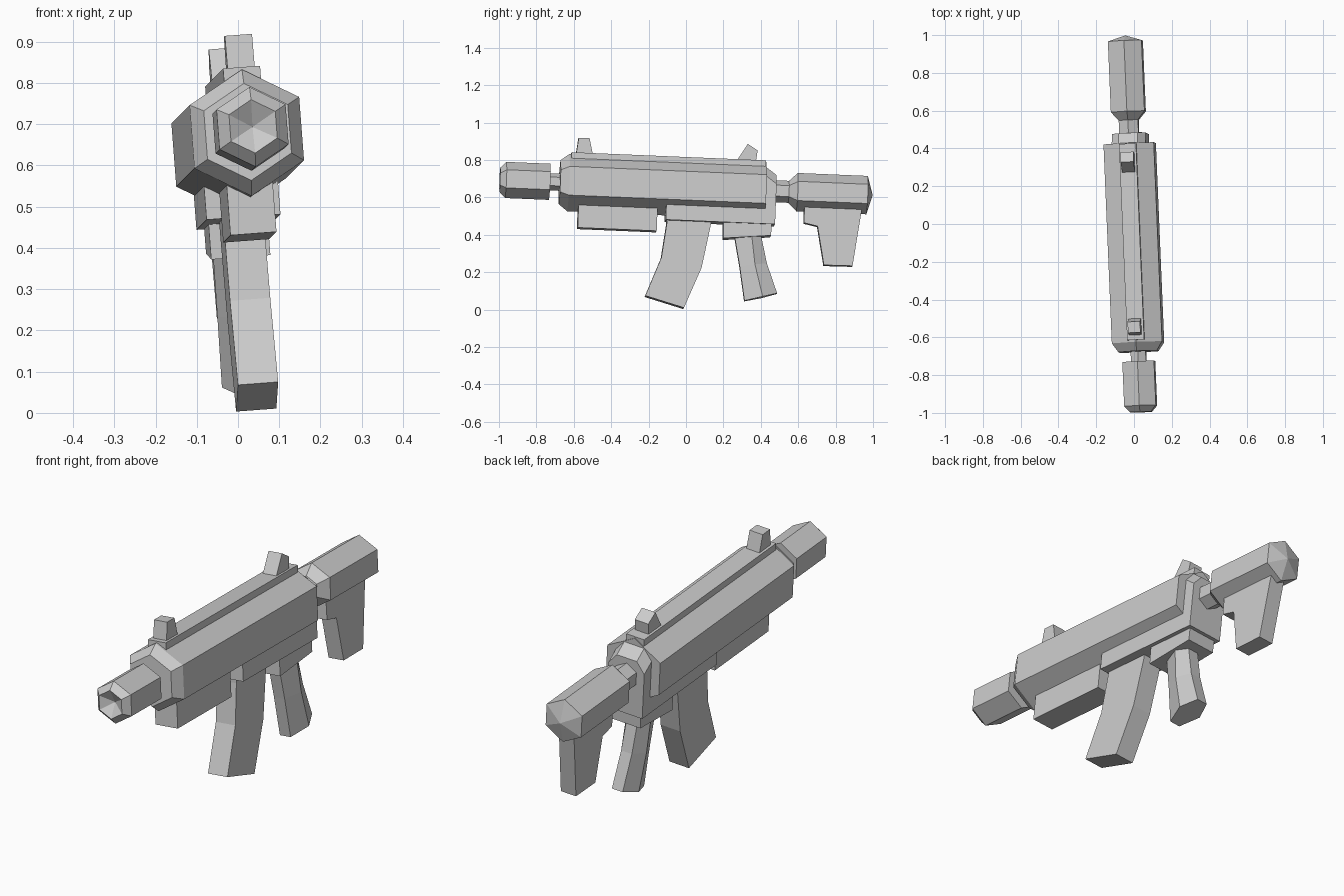
import bpy, bmesh, math
from mathutils import Matrix, Euler

cube = bpy.data.objects.get("Cube")
if cube:
    bpy.data.objects.remove(cube)

grey = bpy.data.materials.new("plain_grey")
grey.use_nodes = True
grey.diffuse_color = (0.6, 0.6, 0.6, 1)
grey.node_tree.nodes["Principled BSDF"].inputs["Base Color"].default_value = (0.6, 0.6, 0.6, 1)

# Parts are modelled along the y axis, then posed with a slight tilt
POSE = Matrix.Translation((-0.005, 0, 0.653)) @ Euler((-0.042, -0.075, 0.045)).to_matrix().to_4x4()


def loft(name, rings):
    """Skin a series of equal-length loops and cap both ends."""
    bm = bmesh.new()
    loops = [[bm.verts.new(p) for p in ring] for ring in rings]
    n = len(loops[0])
    for a, b in zip(loops, loops[1:]):
        for i in range(n):
            j = (i + 1) % n
            bm.faces.new((a[i], a[j], b[j], b[i]))
    bm.faces.new(loops[0][::-1])
    bm.faces.new(loops[-1])
    bmesh.ops.remove_doubles(bm, verts=bm.verts, dist=1e-5)
    bmesh.ops.recalc_face_normals(bm, faces=bm.faces)
    mesh = bpy.data.meshes.new(name)
    bm.to_mesh(mesh)
    bm.free()
    mesh.transform(POSE)
    mesh.materials.append(grey)
    obj = bpy.data.objects.new(name, mesh)
    bpy.context.collection.objects.link(obj)
    return obj


def hex_tube(name, stations):
    """Six-sided tube through (y, radius) stations, corner up."""
    angles = [math.radians(90 + 60 * k) for k in range(6)]
    loft(name, [[(r * math.cos(a), y, r * math.sin(a)) for a in angles] for y, r in stations])


def slab(name, half, profile):
    """Side profile of (y, z) points extruded across x."""
    loft(name, [[(s * half, y, z) for y, z in profile] for s in (-1, 1)])


def box(name, half, y0, y1, z0, z1):
    slab(name, half, [(y0, z0), (y1, z0), (y1, z1), (y0, z1)])


# Barrel group: chamfered muzzle with a shallow conical recess
hex_tube("muzzle", [(-0.96, 0.0), (-0.997, 0.065), (-0.965, 0.097), (-0.73, 0.097)])
hex_tube("barrel_neck", [(-0.74, 0.046), (-0.66, 0.046)])

# Receiver
hex_tube("receiver", [(-0.677, 0.118), (-0.63, 0.154), (0.425, 0.154)])
box("top_rail", 0.045, -0.62, 0.42, 0.10, 0.16)
box("lower_receiver", 0.09, -0.105, 0.48, -0.183, -0.04)


# Rear cap: arched section that slopes down towards the back
def arch(y, top):
    return [(-0.09, y, -0.16), (0.09, y, -0.16), (0.09, y, top - 0.05),
            (0.05, y, top), (-0.05, y, top), (-0.09, y, top - 0.05)]


loft("rear_cap", [arch(0.40, 0.125), arch(0.425, 0.122), arch(0.48, 0.083)])

# Sights
slab("front_sight", 0.033, [(-0.597, 0.14), (-0.503, 0.14), (-0.527, 0.24), (-0.585, 0.24)])
slab("rear_sight", 0.034, [(0.257, 0.14), (0.32, 0.245), (0.374, 0.212), (0.366, 0.14)])

# Underside parts
box("handguard", 0.056, -0.573, -0.15, -0.243, -0.05)
slab("magazine", 0.049, [(-0.097, -0.15), (0.138, -0.15), (0.138, -0.2), (0.098, -0.43),
                         (0.012, -0.648), (-0.197, -0.592), (-0.119, -0.384), (-0.097, -0.2)])
slab("grip_base", 0.072, [(0.205, -0.15), (0.462, -0.15), (0.462, -0.243), (0.208, -0.268)])


# Grip: six-sided section, widest at the middle
def grip_ring(front, mid, rear):
    return [(-0.027, *front), (0.027, *front), (0.06, *mid),
            (0.027, *rear), (-0.027, *rear), (-0.06, *mid)]


loft("grip", [grip_ring((0.262, -0.22), (0.355, -0.22), (0.405, -0.22)),
              grip_ring((0.302, -0.41), (0.382, -0.40), (0.447, -0.39)),
              grip_ring((0.335, -0.595), (0.43, -0.571), (0.508, -0.548))])

# Stock: neck, flared tube with pointed end, and foot
hex_tube("stock_neck", [(0.46, 0.059), (0.56, 0.059)])
hex_tube("stock_tube", [(0.55, 0.059), (0.595, 0.103), (0.97, 0.103), (1.0, 0.0)])
slab("stock_foot", 0.038, [(0.635, -0.04), (0.637, -0.165), (0.71, -0.18), (0.752, -0.387),
                           (0.905, -0.385), (0.942, -0.09), (0.942, -0.04)])
